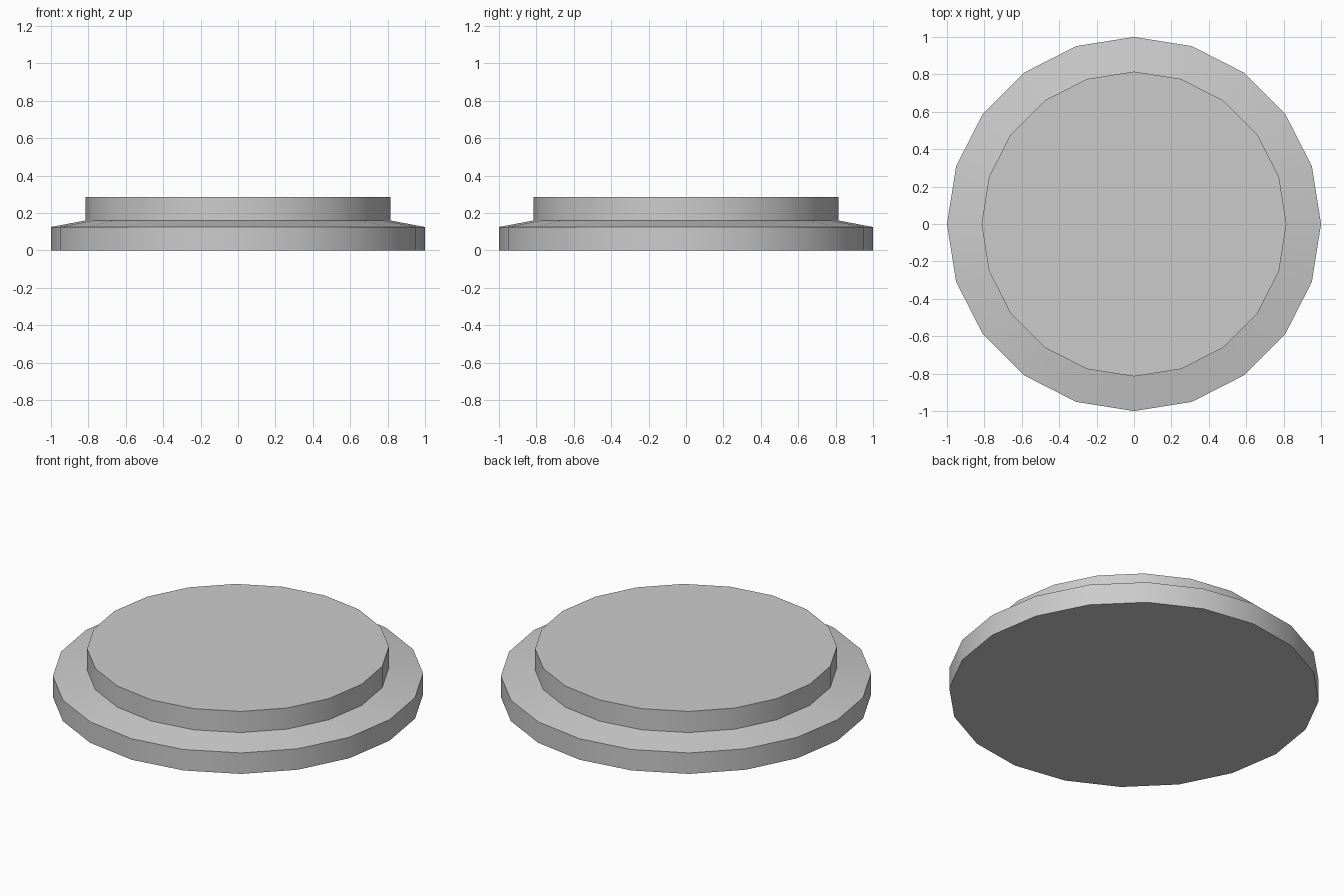
import bpy, bmesh
from math import cos, sin, pi, radians

if "Cube" in bpy.data.objects:
    bpy.data.objects.remove(bpy.data.objects["Cube"])

SIDES = 20
# (radius, height) from the base rim up to the raised top
PROFILE = [(1.0, 0.0), (1.0, 0.125), (0.815, 0.16), (0.815, 0.286)]

bm = bmesh.new()
rings = [[bm.verts.new((r * cos(2 * pi * i / SIDES), r * sin(2 * pi * i / SIDES), z))
          for i in range(SIDES)] for r, z in PROFILE]

# Rim wall, sloped shoulder and raised wall
for low, high in zip(rings, rings[1:]):
    for i in range(SIDES):
        j = (i + 1) % SIDES
        bm.faces.new((low[i], low[j], high[j], high[i]))

# Flat bottom and top
bm.faces.new(rings[0][::-1])
bm.faces.new(rings[-1])

mesh = bpy.data.meshes.new("stepped_disc")
bm.to_mesh(mesh)
bm.free()
disc = bpy.data.objects.new("stepped_disc", mesh)
bpy.context.collection.objects.link(disc)

# Smooth around the sides, crisp at the steps
bpy.context.view_layer.objects.active = disc
disc.select_set(True)
bpy.ops.object.shade_smooth_by_angle(angle=radians(30))
